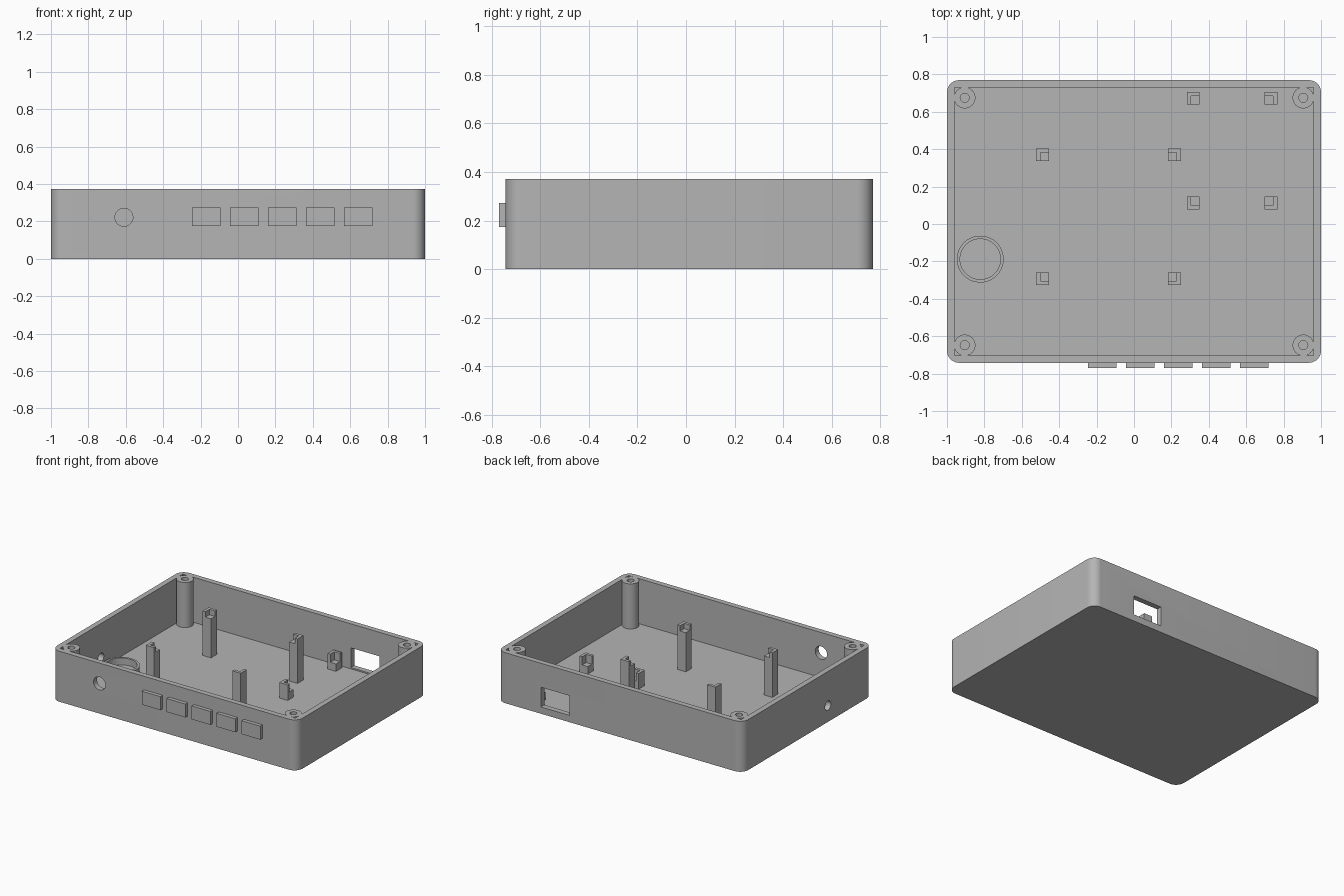
import bpy, bmesh, math
from mathutils import Matrix, Vector

cube = bpy.data.objects.get("Cube")
if cube:
    bpy.data.objects.remove(cube, do_unlink=True)

grey = bpy.data.materials.new("plain_grey")
grey.use_nodes = True
colour = (0.46, 0.46, 0.46, 1)
grey.diffuse_color = colour
grey.node_tree.nodes["Principled BSDF"].inputs["Base Color"].default_value = colour


def add_object(name, bm):
    mesh = bpy.data.meshes.new(name)
    bm.to_mesh(mesh)
    bm.free()
    mesh.materials.append(grey)
    obj = bpy.data.objects.new(name, mesh)
    bpy.context.collection.objects.link(obj)
    return obj


def box(name, low, high, corner=0):
    """Box between two corners, optionally with rounded vertical edges."""
    low, high = Vector(low), Vector(high)
    bm = bmesh.new()
    bmesh.ops.create_cube(bm, size=1)
    bmesh.ops.scale(bm, vec=high - low, verts=bm.verts)
    bmesh.ops.translate(bm, vec=(low + high) / 2, verts=bm.verts)
    if corner:
        upright = [e for e in bm.edges
                   if abs(e.verts[0].co.z - e.verts[1].co.z) > 0.01]
        bmesh.ops.bevel(bm, geom=upright, offset=corner, segments=10,
                        profile=0.5, affect='EDGES')
    return add_object(name, bm)


def cylinder(name, centre, radius, depth, axis='Z', sides=40):
    turn = {'X': Matrix.Rotation(math.pi / 2, 4, 'Y'),
            'Y': Matrix.Rotation(math.pi / 2, 4, 'X'),
            'Z': Matrix.Identity(4)}[axis]
    bm = bmesh.new()
    bmesh.ops.create_cone(bm, cap_ends=True, segments=sides, radius1=radius,
                          radius2=radius, depth=depth,
                          matrix=Matrix.Translation(centre) @ turn)
    return add_object(name, bm)


def cut(obj, *cutters):
    """Subtract the cutters, bake the result and remove them."""
    for cutter in cutters:
        cutter.hide_render = True
        mod = obj.modifiers.new("cut", 'BOOLEAN')
        mod.operation = 'DIFFERENCE'
        mod.solver = 'EXACT'
        mod.object = cutter
    graph = bpy.context.evaluated_depsgraph_get()
    baked = bpy.data.meshes.new_from_object(obj.evaluated_get(graph))
    obj.modifiers.clear()
    obj.data = baked
    for cutter in cutters:
        bpy.data.objects.remove(cutter, do_unlink=True)


def smooth(obj):
    bpy.ops.object.select_all(action='DESELECT')
    obj.select_set(True)
    bpy.context.view_layer.objects.active = obj
    bpy.ops.object.shade_smooth_by_angle(angle=math.radians(30))


TOP, FLOOR = 0.372, 0.04
FRONT, BACK = -0.742, 0.769

# Open tray with a back window, a front hole and a side hole
case = box("case", (-1, FRONT, 0), (1, BACK, TOP), corner=0.065)
cut(case,
    box("cavity", (-0.96, FRONT + 0.04, FLOOR), (0.96, BACK - 0.04, 0.6)),
    box("window", (0.41, BACK - 0.1, 0.05), (0.645, BACK + 0.1, 0.195)),
    cylinder("front_hole", (-0.61, FRONT, 0.222), 0.048, 0.2, 'Y'),
    cylinder("side_hole", (-1, -0.225, 0.12), 0.034, 0.2, 'X'))
smooth(case)

# Screw posts in the corners
for x in (-0.905, 0.905):
    for y in (-0.648, 0.675):
        post = cylinder("corner_post", (x, y, (TOP + 0.02) / 2), 0.057, TOP - 0.02)
        cut(post, cylinder("screw_hole", (x, y, TOP), 0.024, 0.6))
        smooth(post)


# Board supports, each notched on the corner facing the board's centre
def board_supports(name, xs, ys, top, notch):
    half, wall = 0.034, 0.022
    for x, dx in zip(xs, (1, -1)):
        for y, dy in zip(ys, (1, -1)):
            support = box(name, (x - half, y - half, 0.02), (x + half, y + half, top))
            cx, cy = x + dx * wall, y + dy * wall
            cut(support, box("notch", (cx - half, cy - half, top - notch),
                             (cx + half, cy + half, top + 0.1)))


board_supports("tall_support", (-0.489, 0.216), (-0.292, 0.37), 0.368, 0.04)
board_supports("short_support", (0.317, 0.732), (0.112, 0.673), 0.155, 0.06)

# Round holder on the floor
ring = cylinder("ring_holder", (-0.822, -0.188, 0.055), 0.125, 0.07, sides=64)
cut(ring, cylinder("ring_bore", (-0.822, -0.188, 0.09), 0.108, 0.1, sides=64))
smooth(ring)

# Row of front buttons
for i in range(5):
    x = -0.17 + i * 0.2035
    box("button", (x - 0.076, -0.769, 0.174), (x + 0.076, FRONT + 0.02, 0.273))
